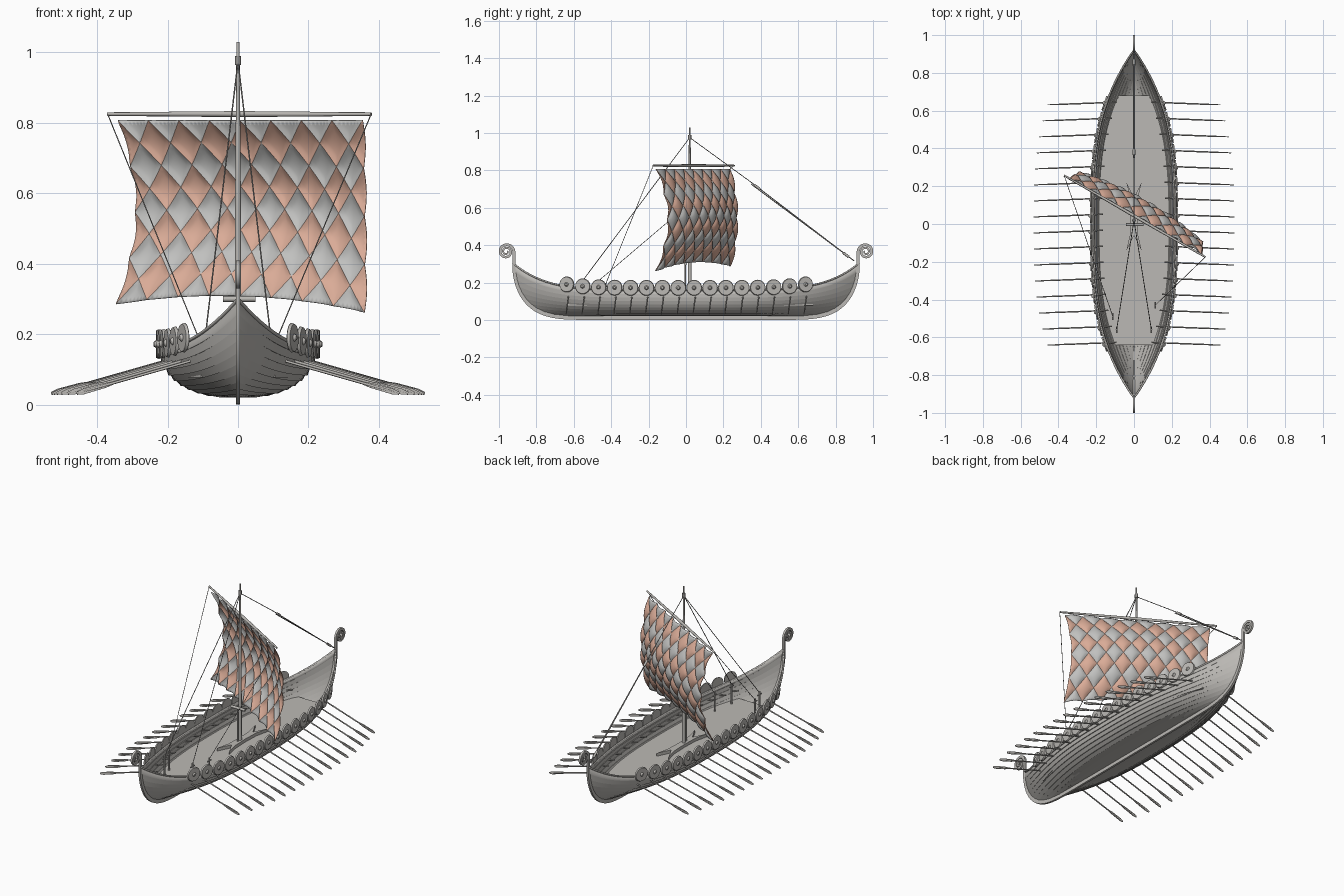
import bpy, bmesh, math
from math import sin, cos, pi
from mathutils import Vector

if "Cube" in bpy.data.objects:
    bpy.data.objects.remove(bpy.data.objects["Cube"])


def material(name, r, g, b):
    m = bpy.data.materials.new(name)
    m.use_nodes = True
    m.diffuse_color = (r, g, b, 1)
    m.node_tree.nodes["Principled BSDF"].inputs["Base Color"].default_value = (r, g, b, 1)
    return m


WOOD = material("weathered wood", 0.5, 0.485, 0.46)
DARK = material("dark rope", 0.3, 0.29, 0.28)
GREY = material("grey cloth", 0.53, 0.53, 0.52)
SALMON = material("salmon cloth", 0.7, 0.41, 0.31)


def finish(name, bm, *mats, smooth=True):
    mesh = bpy.data.meshes.new(name)
    bm.to_mesh(mesh)
    bm.free()
    for m in mats:
        mesh.materials.append(m)
    ob = bpy.data.objects.new(name, mesh)
    bpy.context.collection.objects.link(ob)
    if smooth:
        bpy.ops.object.select_all(action="DESELECT")
        ob.select_set(True)
        bpy.context.view_layer.objects.active = ob
        bpy.ops.object.shade_smooth_by_angle(angle=math.radians(35))
    return ob


def tube(name, points, radius, mat, taper=None):
    cu = bpy.data.curves.new(name, "CURVE")
    cu.dimensions = "3D"
    cu.bevel_depth = radius
    cu.bevel_resolution = 2
    cu.use_fill_caps = True
    sp = cu.splines.new("POLY")
    sp.points.add(len(points) - 1)
    for i, p in enumerate(points):
        sp.points[i].co = (*p, 1)
        sp.points[i].radius = taper[i] if taper else 1
    cu.materials.append(mat)
    ob = bpy.data.objects.new(name, cu)
    bpy.context.collection.objects.link(ob)
    return ob


def grid(bm, rows):
    vs = [[bm.verts.new(p) for p in row] for row in rows]
    for a, b in zip(vs, vs[1:]):
        for j in range(len(a) - 1):
            bm.faces.new((a[j], a[j + 1], b[j + 1], b[j]))


# Hull lines: t runs from keel to gunwale, f from bow to stern
def stem(t):
    a = t * pi / 2
    return 0.5 + 0.42 * sin(a) ** 0.5, 0.02 + 0.28 * (1 - cos(a))


def hull(t, f):
    a = t * pi / 2
    end_y, end_z = stem(t)
    mid_z = 0.02 + 0.14 * (1 - cos(a))
    x = 0.22 * sin(a) ** 0.8 * (1 - abs(f) ** (2.2 + 0.8 * t))
    return Vector((x, f * end_y, mid_z + (end_z - mid_z) * abs(f) ** 5.5))


def gunwale(y):
    return hull(1, y / stem(1)[0])


# Lapped planking: each strake's lower edge stands proud of the one below
STRAKES = 11
stations = [sin(pi / 2 * (i / 28 - 1)) for i in range(57)]
rows = []
for k in range(STRAKES):
    low = [hull(k / STRAKES, f) for f in stations]
    rows.append([Vector((p.x * 1.015 + 0.003 * (1 - f * f), p.y, p.z - 0.001)) if k else p
                 for p, f in zip(low, stations)])
    rows.append([hull((k + 1) / STRAKES, f) for f in stations])
bm = bmesh.new()
grid(bm, rows)
ob = finish("hull_planking", bm, WOOD)
mod = ob.modifiers.new("thickness", "SOLIDIFY")
mod.thickness = 0.006
mod.offset = -1
ob.modifiers.new("mirror", "MIRROR")

for side, label in ((1, "left"), (-1, "right")):
    tube(label + "_rail", [(side * p.x, p.y, p.z) for p in rows[-1]], 0.005, WOOD)

# Keel, stems and scroll ends in one flat ribbon
half = [(0, 0.012, 0.012)]
for i in range(21):
    y, z = stem(i / 20)
    half.append((y, z - 0.008 * (1 - i / 20), 0.012 - 0.003 * i / 20))
for i in range(49):
    s = i / 48
    a, r = pi - s * 4.2 * pi, 0.041 - 0.034 * s
    half.append((0.961 + r * cos(a), 0.365 + r * sin(a), 0.008 - 0.004 * s))
path = [(-y, z, w) for y, z, w in half[:0:-1]] + half
bm = bmesh.new()
rings = []
for i, (y, z, w) in enumerate(path):
    p, q = path[max(i - 1, 0)], path[min(i + 1, len(path) - 1)]
    n = Vector((0, p[1] - q[1], q[0] - p[0])).normalized() * w
    c = Vector((0, y, z))
    ring = [c + n * sn + Vector((sx * 0.006, 0, 0)) for sn, sx in ((1, 1), (1, -1), (-1, -1), (-1, 1))]
    rings.append([bm.verts.new(v) for v in ring])
for a, b in zip(rings, rings[1:]):
    for j in range(4):
        bm.faces.new((a[j], a[j - 1], b[j - 1], b[j]))
bm.faces.new(rings[0])
bm.faces.new(rings[-1][::-1])
bmesh.ops.recalc_face_normals(bm, faces=bm.faces)
finish("keel_and_scrolls", bm, WOOD)

# Deck
DECK = 0.085
deck_y = [-0.64 + 1.32 * i / 30 for i in range(31)]
edge = [hull(0.62, y / stem(0.62)[0]).x - 0.004 for y in deck_y]
bm = bmesh.new()
grid(bm, [[(-x, y, DECK) for x, y in zip(edge, deck_y)][::-1], [(x, y, DECK) for x, y in zip(edge, deck_y)][::-1]])
bmesh.ops.recalc_face_normals(bm, faces=bm.faces)
ob = finish("deck", bm, WOOD, smooth=False)
ob.modifiers.new("thickness", "SOLIDIFY").thickness = 0.008


def oar(name, inner, outer):
    a, b = Vector(inner), Vector(outer)
    tube(name + "_shaft", [a, a.lerp(b, 0.75), b], 0.0038, WOOD, [1, 1, 0.6])
    # Flat blade at the outer end
    bm = bmesh.new()
    d = (b - a).normalized()
    up = d.cross(Vector((0, 1, 0))).normalized()
    prof = [(0.7, 0.003), (0.78, 0.007), (0.95, 0.008), (1.0, 0.004)]
    grid(bm, [[a.lerp(b, s) + up * w for s, w in prof], [a.lerp(b, s) - up * w for s, w in prof]])
    ob = finish(name + "_blade", bm, WOOD, smooth=False)
    mod = ob.modifiers.new("thickness", "SOLIDIFY")
    mod.thickness = 0.004
    mod.offset = 0


def shield(name, centre, normal):
    bm = bmesh.new()
    for r1, r2, depth, off in ((0.042, 0.039, 0.008, 0), (0.012, 0.006, 0.008, 0.007)):
        res = bmesh.ops.create_cone(bm, cap_ends=True, segments=24, radius1=r1, radius2=r2, depth=depth)
        bmesh.ops.translate(bm, verts=res["verts"], vec=(0, 0, off))
    ob = finish(name, bm, WOOD)
    ob.rotation_euler = normal.to_track_quat("Z", "Y").to_euler()
    ob.location = centre


# Sixteen oars and shields along each side
for i in range(16):
    y = -0.635 + 0.0848 * i
    g = gunwale(y)
    t = gunwale(y + 0.01) - gunwale(y - 0.01)
    for side, label in ((1, "left"), (-1, "right")):
        oar(f"{label}_oar_{i + 1}", (side * (g.x - 0.055), y + 0.008, 0.136), (side * (g.x + 0.31), y - 0.006, 0.032))
        n = Vector((side * t.y, -t.x, 0)).normalized()
        shield(f"{label}_shield_{i + 1}", Vector((side * g.x, y, g.z + 0.012)) + n * 0.009, n)

# Mast, yard and crutch
tube("mast", [(0, 0.02, DECK), (0, 0.02, 0.6), (0, 0.02, 1.03)], 0.009, WOOD, [1.1, 0.9, 0.5])
tube("masthead_collar", [(0, 0.02, 0.965), (0, 0.02, 0.99)], 0.009, DARK)
yard_l, yard_r = Vector((-0.37, 0.257, 0.825)), Vector((0.378, -0.175, 0.825))
tube("yard", [yard_l, yard_l.lerp(yard_r, 0.5), yard_r], 0.0085, WOOD, [0.6, 1, 0.6])
tube("crutch_post", [(0, -0.003, DECK), (0, -0.003, 0.3)], 0.004, WOOD)
tube("crutch_bar", [(-0.042, -0.003, 0.3), (0.05, -0.003, 0.3)], 0.008, WOOD)

# Forked mast step on the deck
outline = [(0.04, 0.18), (0.022, 0.1), (0.018, 0), (0.022, -0.1), (0.04, -0.18)]
pts = [(x, y) for x, y in outline] + [(0, -0.1)] + [(-x, y) for x, y in outline[::-1]] + [(0, 0.1)]
bm = bmesh.new()
face = bm.faces.new([bm.verts.new((x, y + 0.04, DECK)) for x, y in pts])
ext = bmesh.ops.extrude_face_region(bm, geom=[face])
bmesh.ops.translate(bm, verts=[v for v in ext["geom"] if isinstance(v, bmesh.types.BMVert)], vec=(0, 0, 0.018))
bmesh.ops.recalc_face_normals(bm, faces=bm.faces)
finish("mast_step", bm, WOOD, smooth=False)

# Quilted sail: poked grid so the diamond seams follow mesh edges
COLS, ROWS = 64, 32
along, out = Vector((0.869, -0.494, 0)), Vector((0.494, 0.869, 0))
bm = bmesh.new()
grid(bm, [[(8 * j / COLS, 4 * i / ROWS, 0) for j in range(COLS + 1)] for i in range(ROWS + 1)])
bmesh.ops.poke(bm, faces=bm.faces)
for f in bm.faces:
    c = f.calc_center_median()
    f.material_index = (math.floor(c.x + c.y) - math.floor(c.x - c.y)) % 2
for v in bm.verts:
    u, h = v.co.x, v.co.y
    w, s = u / 4 - 1, h / 4
    puff = 0.013 * math.sqrt(abs(sin(pi * (u + h)) * sin(pi * (u - h))))
    belly = sin(pi * s) * (0.055 + 0.04 * (1 - w * w))
    width = 0.4 - 0.028 * sin(pi * s) + 0.006 * s
    z = 0.808 - 0.535 * s + s * (0.035 * (1 - w * w) - 0.012 * w)
    v.co = Vector((0.007, 0.037, z)) + along * (w * width) + out * (belly + puff)
ob = finish("sail", bm, GREY, SALMON)
ob.modifiers.new("thickness", "SOLIDIFY").thickness = 0.003

# Rigging: shrouds, braces, backstay and their deck posts
top = (0, 0.02, 0.975)
for side, label, yard_end, brace_y in ((1, "left", yard_r, -0.43), (-1, "right", yard_l, -0.49)):
    brace = (side * 0.112, brace_y, 0.19)
    shroud = (side * 0.092, -0.56, 0.2)
    tube(label + "_shroud", [top, shroud], 0.002, DARK)
    tube(label + "_brace", [yard_end, brace], 0.0016, DARK)
    for name, (x, y, z) in (("brace", brace), ("shroud", shroud)):
        tube(f"{label}_{name}_post", [(x, y, DECK), (x, y, z + 0.008)], 0.005, WOOD)
        tube(f"{label}_{name}_cleat", [(x, y - 0.018, z - 0.01), (x, y + 0.018, z - 0.01)], 0.004, WOOD)
tube("backstay", [top, (0, 0.35, 0.735)], 0.002, DARK)
for k, x in enumerate((-0.003, 0.003)):
    tube(f"backstay_tackle_{k + 1}", [(x, 0.35, 0.735 - 0.01 * k), (x, 0.9, 0.315)], 0.0025, DARK)
for name, y, z in (("upper", 0.365, 0.722), ("lower", 0.84, 0.36)):
    tube(name + "_block", [(0, y, z), (0, y + 0.03, z - 0.023)], 0.007, WOOD)
